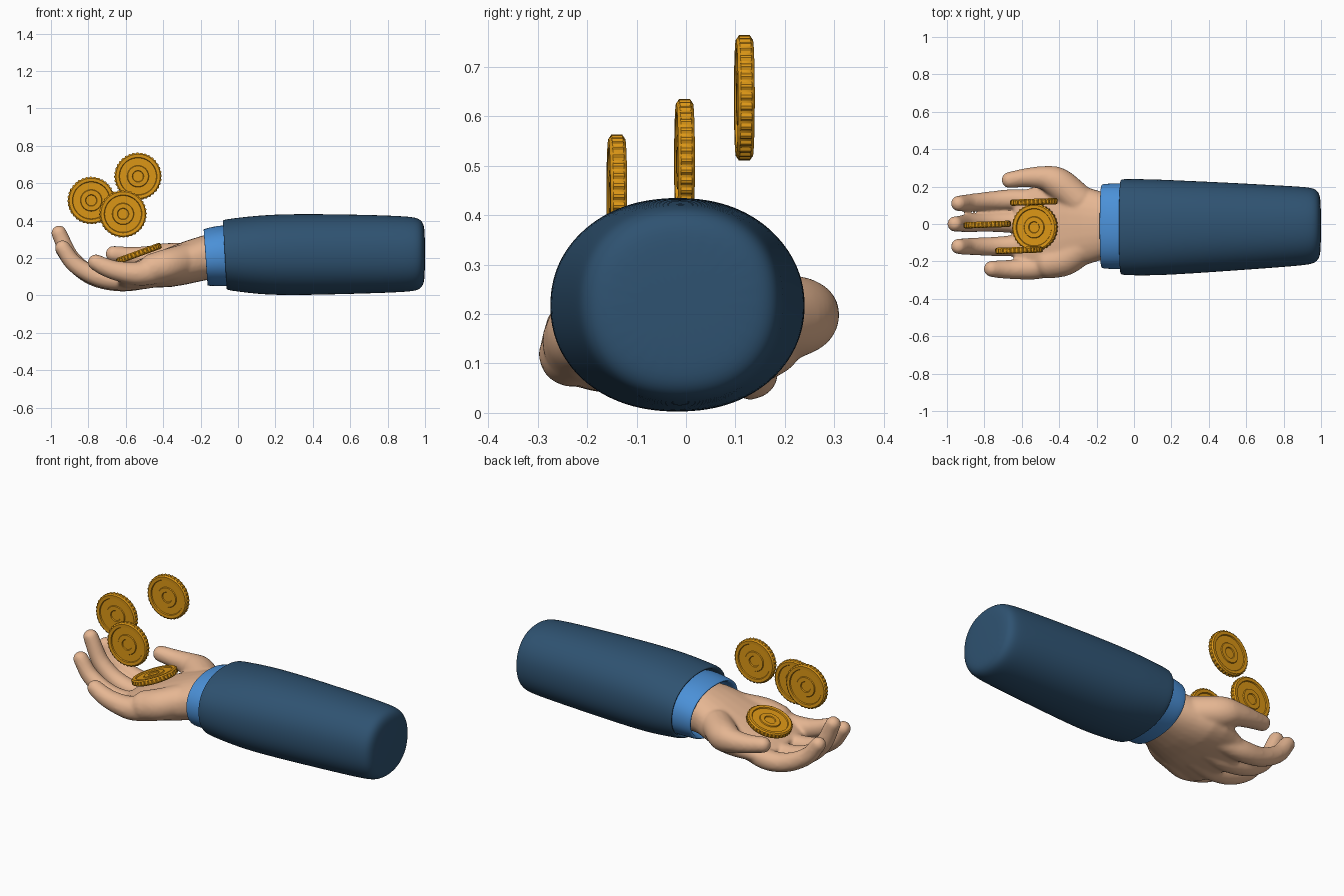
import bpy, bmesh, math
from mathutils import Vector, Matrix


def material(name, rgb):
    m = bpy.data.materials.new(name)
    m.diffuse_color = (*rgb, 1)
    return m


NAVY = material("navy_cloth", (0.028, 0.085, 0.165))
BLUE = material("blue_cloth", (0.07, 0.28, 0.68))
SKIN = material("skin", (0.79, 0.47, 0.29))
GOLD = material("gold", (0.72, 0.31, 0.008))


def finish(bm, name, mat):
    bmesh.ops.recalc_face_normals(bm, faces=bm.faces)
    me = bpy.data.meshes.new(name)
    bm.to_mesh(me)
    bm.free()
    me.materials.append(mat)
    for p in me.polygons:
        p.use_smooth = True
    ob = bpy.data.objects.new(name, me)
    bpy.context.collection.objects.link(ob)
    return ob


def bridge(bm, rings):
    for a, b in zip(rings, rings[1:]):
        n = len(a)
        for i in range(n):
            j = (i + 1) % n
            bm.faces.new((a[i], a[j], b[j], b[i]))
    bm.faces.new(rings[0])
    bm.faces.new(rings[-1])


def loft(bm, sections, sides=28, power=2.2, shear=0.0):
    """Closed skin over oval sections (x, yc, zc, ry, rz) along x."""
    rings = []
    for x, yc, zc, ry, rz in sections:
        ring = []
        for i in range(sides):
            a = 2 * math.pi * i / sides
            c, s = math.cos(a), math.sin(a)
            dy = ry * math.copysign(abs(c) ** (2 / power), c)
            dz = rz * math.copysign(abs(s) ** (2 / power), s)
            k = shear * max(0, 1 - max(0, x + 0.1) * 3)
            ring.append(bm.verts.new((x - k * dz, yc + dy, zc + dz)))
        rings.append(ring)
    bridge(bm, rings)


def cloth(name, sections, mat, shear):
    bm = bmesh.new()
    loft(bm, sections, shear=shear)
    ob = finish(bm, name, mat)
    sub = ob.modifiers.new("round", 'SUBSURF')
    sub.levels = sub.render_levels = 2
    return ob


# Sleeve: hollow mouth, then outer skin to the rounded tail
cloth("sleeve", [
    (0.04, -0.015, 0.212, 0.225, 0.155),
    (-0.05, -0.015, 0.215, 0.235, 0.168),
    (-0.068, -0.015, 0.216, 0.243, 0.175),
    (-0.073, -0.016, 0.217, 0.252, 0.184),
    (-0.062, -0.016, 0.217, 0.258, 0.190),
    (-0.02, -0.017, 0.217, 0.259, 0.196),
    (0.10, -0.018, 0.217, 0.259, 0.211),
    (0.25, -0.018, 0.218, 0.252, 0.219),
    (0.50, -0.015, 0.220, 0.238, 0.216),
    (0.75, -0.013, 0.221, 0.222, 0.210),
    (0.91, -0.011, 0.221, 0.211, 0.203),
    (0.965, -0.010, 0.221, 0.202, 0.194),
    (0.990, -0.009, 0.221, 0.178, 0.170),
    (1.0, -0.009, 0.221, 0.13, 0.125)], NAVY, 0.06)

# Shirt cuff
cloth("cuff", [
    (-0.06, -0.012, 0.210, 0.19, 0.135),
    (-0.15, -0.012, 0.205, 0.20, 0.138),
    (-0.170, -0.012, 0.203, 0.207, 0.140),
    (-0.176, -0.012, 0.203, 0.222, 0.150),
    (-0.165, -0.012, 0.204, 0.228, 0.154),
    (-0.10, -0.012, 0.211, 0.231, 0.163),
    (-0.03, -0.012, 0.213, 0.231, 0.165),
    (0.0, -0.012, 0.213, 0.22, 0.16)], BLUE, 0.07)

# Hand: palm, mounts and curled fingers fused into one skin
hand = bmesh.new()
loft(hand, [
    (0.00, -0.01, 0.210, 0.165, 0.120),
    (-0.17, -0.01, 0.204, 0.182, 0.122),
    (-0.28, -0.01, 0.175, 0.215, 0.117),
    (-0.36, -0.01, 0.153, 0.245, 0.108),
    (-0.44, -0.025, 0.135, 0.260, 0.093),
    (-0.53, -0.045, 0.113, 0.245, 0.078),
    (-0.60, -0.045, 0.095, 0.225, 0.062),
    (-0.64, -0.035, 0.088, 0.185, 0.045)], power=2.3)


def digit(points, steps=7):
    """Row of balls along a smooth path of (x, y, z, radius)."""
    p = [Vector(q) for q in points]
    p = [2 * p[0] - p[1]] + p + [2 * p[-1] - p[-2]]
    for a, b, c, d in zip(p, p[1:], p[2:], p[3:]):
        for k in range(steps + 1):
            t = k / steps
            q = 0.5 * (2 * b + (c - a) * t + (2 * a - 5 * b + 4 * c - d) * t ** 2
                       + (3 * b - a - 3 * c + d) * t ** 3)
            bmesh.ops.create_icosphere(hand, subdivisions=3, radius=q[3] + 0.002,
                                       matrix=Matrix.Translation(q[:3]))


# Index, middle, ring, little, thumb, heel mount
digit([(-0.48, 0.11, 0.110, 0.060), (-0.62, 0.13, 0.084, 0.056), (-0.75, 0.125, 0.100, 0.050),
       (-0.87, 0.115, 0.165, 0.045), (-0.938, 0.110, 0.250, 0.040)])
digit([(-0.48, 0.01, 0.100, 0.062), (-0.63, 0.01, 0.079, 0.057), (-0.78, 0.01, 0.107, 0.051),
       (-0.89, 0.003, 0.195, 0.046), (-0.957, 0.0, 0.333, 0.040)])
digit([(-0.48, -0.10, 0.100, 0.062), (-0.62, -0.115, 0.083, 0.056), (-0.75, -0.12, 0.100, 0.050),
       (-0.87, -0.12, 0.165, 0.045), (-0.938, -0.12, 0.255, 0.040)])
digit([(-0.42, -0.20, 0.140, 0.075), (-0.53, -0.232, 0.117, 0.063), (-0.64, -0.242, 0.130, 0.052),
       (-0.71, -0.242, 0.152, 0.047), (-0.760, -0.240, 0.177, 0.042)])
digit([(-0.30, 0.13, 0.195, 0.085), (-0.40, 0.215, 0.195, 0.082), (-0.47, 0.245, 0.200, 0.064),
       (-0.57, 0.248, 0.208, 0.050), (-0.665, 0.235, 0.222, 0.042)])
digit([(-0.28, -0.13, 0.190, 0.085), (-0.37, -0.19, 0.165, 0.085), (-0.45, -0.21, 0.145, 0.080)])
hand_ob = finish(hand, "hand", SKIN)
rm = hand_ob.modifiers.new("fuse", 'REMESH')
rm.mode = 'VOXEL'
rm.voxel_size = 0.009
rm.use_smooth_shade = True
sm = hand_ob.modifiers.new("soften", 'SMOOTH')
sm.factor = 0.5
sm.iterations = 10


# Coins: lathed disc with reeded edge, raised rim and plain ring relief
def coin(name, loc, rot):
    half = [(0.028, 0.010), (0.031, 0.015), (0.055, 0.015), (0.058, 0.010),
            (0.098, 0.010), (0.101, 0.016), (0.118, 0.017), (0.122, 0.014), (0.127, 0.011)]
    profile = half + [(r, -z) for r, z in reversed(half)]
    n = 144
    bm = bmesh.new()
    rings = []
    for r, z in profile:
        ring = []
        for i in range(n):
            a = 2 * math.pi * i / n
            q = r - (0.004 if r > 0.125 and i % 4 >= 2 else 0)
            ring.append(bm.verts.new((q * math.cos(a), q * math.sin(a), z)))
        rings.append(ring)
    bridge(bm, rings)
    ob = finish(bm, name, GOLD)
    ob.location = loc
    ob.rotation_euler = [math.radians(v) for v in rot]
    bpy.ops.object.select_all(action='DESELECT')
    ob.select_set(True)
    bpy.context.view_layer.objects.active = ob
    bpy.ops.object.shade_smooth_by_angle(angle=math.radians(30))


coin("coin_top", (-0.535, 0.118, 0.637), (90, 0, 2))
coin("coin_left", (-0.785, -0.003, 0.508), (90, 0, 2))
coin("coin_low", (-0.615, -0.140, 0.436), (90, 0, 2))
coin("coin_in_palm", (-0.530, -0.018, 0.225), (0, -20, 0))
